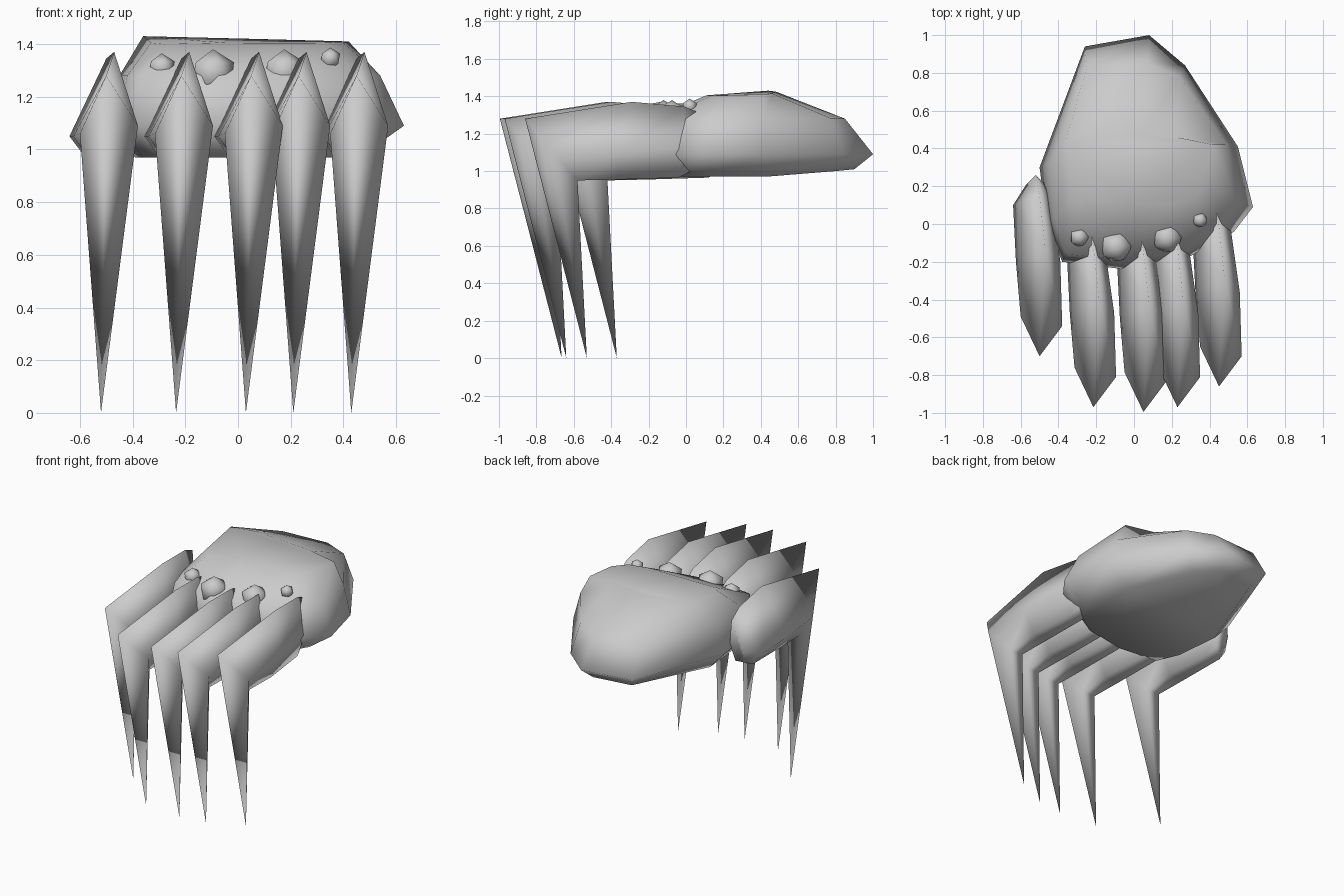
import bpy, bmesh
from mathutils import Vector

if "Cube" in bpy.data.objects:
    bpy.data.objects.remove(bpy.data.objects["Cube"])

grey = bpy.data.materials.new("plain grey")
grey.diffuse_color = (0.6, 0.6, 0.6, 1)
grey.use_nodes = True
grey.node_tree.nodes["Principled BSDF"].inputs["Base Color"].default_value = grey.diffuse_color


def finish(name, bm, smooth=True):
    bmesh.ops.recalc_face_normals(bm, faces=bm.faces)
    for f in bm.faces:
        f.smooth = smooth
    me = bpy.data.meshes.new(name)
    bm.to_mesh(me)
    bm.free()
    me.materials.append(grey)
    ob = bpy.data.objects.new(name, me)
    bpy.context.collection.objects.link(ob)
    return ob


def loft(name, rings, offset=(0, 0, 0), tip=None):
    """Skin a stack of rings, capping the start and the end (or closing to a tip)."""
    bm = bmesh.new()
    off = Vector(offset)
    loops = [[bm.verts.new(Vector(p) + off) for p in ring] for ring in rings]
    n = len(loops[0])
    for a, b in zip(loops, loops[1:]):
        for i in range(n):
            j = (i + 1) % n
            bm.faces.new((a[i], a[j], b[j], b[i]))
    bm.faces.new(loops[0][::-1])
    last = loops[-1]
    if tip:
        t = bm.verts.new(Vector(tip) + off)
        for i in range(n):
            bm.faces.new((last[i], last[(i + 1) % n], t))
    else:
        bm.faces.new(last)
    return finish(name, bm)


# palm: bottom, widest, shoulder and top outlines
low = [(-.30, -.14, .97), (-.04, -.17, .97), (.25, -.12, .97), (.38, -.03, .97),
       (.46, .10, .97), (.40, .43, .97), (.20, .80, 1.0), (.06, .90, 1.01),
       (-.20, .86, 1.01), (-.39, .30, .97), (-.36, 0, .97)]
wide = [(x, y, 1.09) for x, y in
        [(-.38, -.20), (-.05, -.24), (.30, -.17), (.53, -.04), (.63, .09), (.55, .41),
         (.27, .84), (.08, 1.0), (-.26, .94), (-.50, .30), (-.46, 0)]]
shoulder = [(x, y, 1.28) for x, y in
            [(-.36, -.16), (-.05, -.19), (.28, -.13), (.46, -.01), (.54, .12), (.49, .42),
             (.24, .78), (.07, .85), (-.25, .83), (-.45, .32), (-.42, .02)]]
top = [(-.28, .10, 1.40), (-.05, .11, 1.405), (.20, .11, 1.405), (.33, .14, 1.405),
       (.40, .22, 1.405), (.42, .42, 1.41), (.22, .46, 1.415), (.05, .47, 1.42),
       (-.20, .48, 1.425), (-.36, .44, 1.43), (-.33, .14, 1.405)]
loft("palm", [low, wide, shoulder, top])

# claw fingers: five-sided sections (top, right, two lower, left) from knuckle to elbow
claw = [
    [(-.02, .96, 1.30), (.02, .92, 1.12), (0, .89, 1.0), (-.05, .87, 1.0), (-.07, .91, 1.08)],
    [(0, .85, 1.345), (.06, .85, 1.12), (.02, .82, .965), (-.08, .82, .97), (-.14, .80, 1.05)],
    [(.03, .57, 1.37), (.11, .50, 1.10), (.05, .50, .955), (-.06, .50, .955), (-.125, .50, 1.05)],
    [(0, 0, 1.28), (.12, .16, 1.09), (.04, .28, .95), (-.05, .28, .95), (-.10, .21, 1.06)],
]
places = [(-.50, -.70), (-.215, -.97), (.05, -.995), (.23, -.97), (.45, -.86)]
for i, (x, y) in enumerate(places):
    loft(f"claw_finger_{i + 1}", claw, (x, y, 0), tip=(-.02, .33, .0))

# knuckle studs
for i, (x, y, z, r) in enumerate([(-.29, -.07, 1.31, .055), (-.095, -.12, 1.29, .09),
                                  (.175, -.075, 1.295, .085), (.35, .02, 1.345, .042)]):
    bm = bmesh.new()
    bmesh.ops.create_icosphere(bm, subdivisions=1, radius=r)
    bmesh.ops.translate(bm, verts=bm.verts, vec=(x, y, z))
    finish(f"knuckle_stud_{i + 1}", bm)
